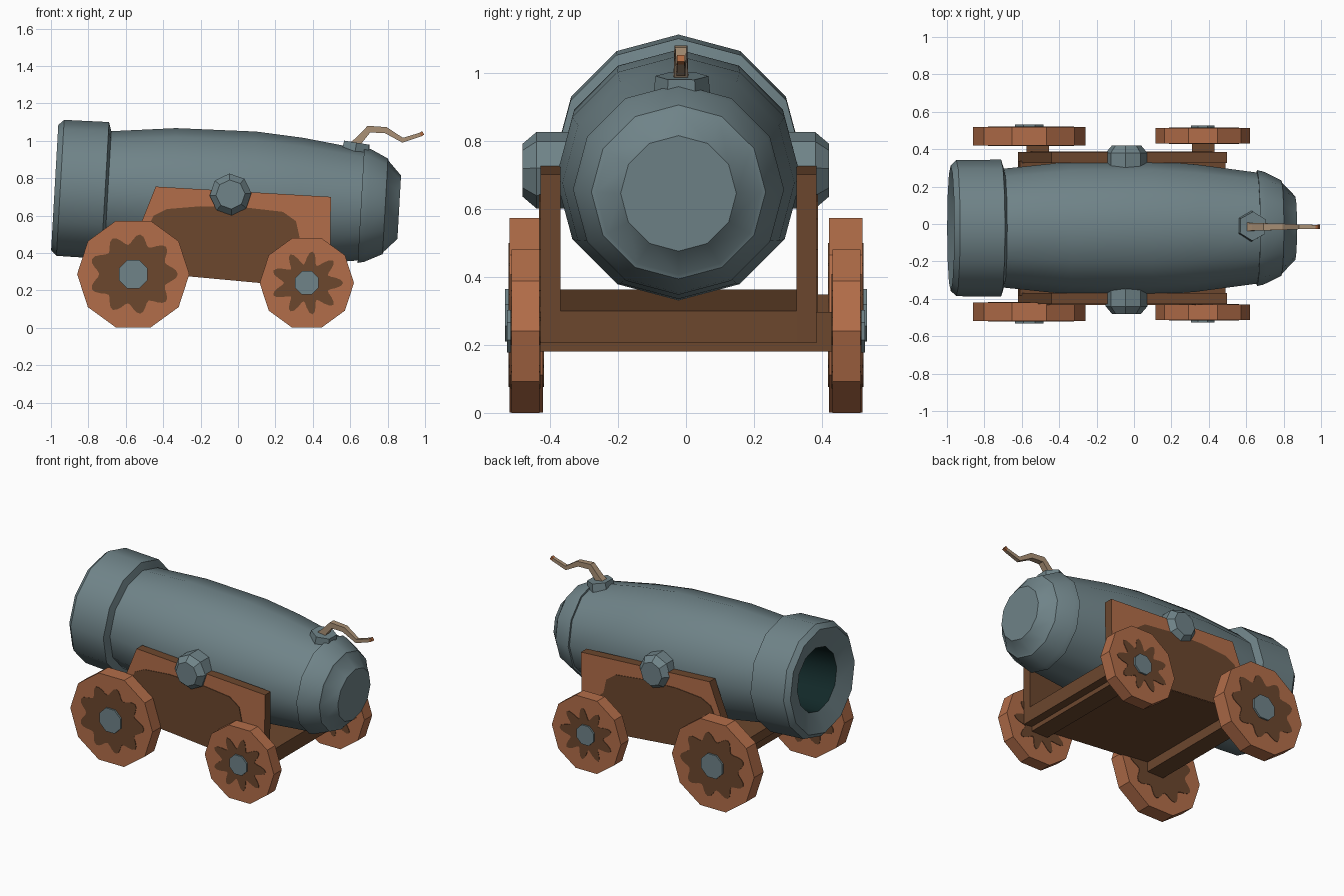
import bpy, bmesh, math
from mathutils import Matrix, Vector

if "Cube" in bpy.data.objects:
    bpy.data.objects.remove(bpy.data.objects["Cube"])


def material(name, rgb):
    m = bpy.data.materials.new(name)
    m.diffuse_color = (*rgb, 1)
    m.use_nodes = True
    m.node_tree.nodes["Principled BSDF"].inputs["Base Color"].default_value = m.diffuse_color
    return m


IRON = material("grey_iron", (0.16, 0.228, 0.247))
BORE = material("dark_bore", (0.006, 0.022, 0.022))
ORANGE = material("light_wood", (0.45, 0.155, 0.067))
BROWN = material("dark_wood", (0.15, 0.063, 0.027))
ROPE = material("fuse_rope", (0.40, 0.28, 0.18))
EMBER = material("fuse_tip", (0.42, 0.14, 0.05))


def make(name, bm, mats, smooth=None):
    bmesh.ops.recalc_face_normals(bm, faces=bm.faces[:])
    me = bpy.data.meshes.new(name)
    bm.to_mesh(me)
    bm.free()
    for m in mats:
        me.materials.append(m)
    if smooth:
        me.polygons.foreach_set("use_smooth", [True] * len(me.polygons))
        me.set_sharp_from_angle(angle=math.radians(smooth))
    ob = bpy.data.objects.new(name, me)
    bpy.context.collection.objects.link(ob)
    return ob


def skin(bm, rings, cap_start=True, cap_end=True):
    """Join rings of points into a tube; returns one face list per band."""
    vs = [[bm.verts.new(p) for p in r] for r in rings]
    n = len(vs[0])
    bands = []
    for a, b in zip(vs, vs[1:]):
        bands.append([bm.faces.new((a[i], a[(i + 1) % n], b[(i + 1) % n], b[i])) for i in range(n)])
    if cap_start:
        bands[0].append(bm.faces.new(vs[0]))
    if cap_end:
        bands[-1].append(bm.faces.new(vs[-1]))
    return bands


def prism(name, pts, y0, y1, mat):
    """Outline in x,z pushed along y."""
    bm = bmesh.new()
    skin(bm, [[(x, y, z) for x, z in pts] for y in (y0, y1)])
    return make(name, bm, [mat])


def ngon(cx, cz, r, n, start=0.0):
    return [(cx + r * math.cos(start + math.tau * i / n),
             cz + r * math.sin(start + math.tau * i / n)) for i in range(n)]


def box(x0, x1, z0, z1):
    return [(x0, z0), (x1, z0), (x1, z1), (x0, z1)]


CY = -0.022      # centre line of barrel and carriage
TILT = 0.057

# Barrel: turned profile from bottom of bore, round the muzzle, to the breech
profile = [(0.55, 0.19), (0.04, 0.205), (0.0, 0.335), (0.03, 0.364), (0.27, 0.366),
           (0.285, 0.318), (0.63, 0.354), (1.06, 0.36), (1.31, 0.341), (1.64, 0.297),
           (1.64, 0.31), (1.675, 0.302), (1.77, 0.256), (1.775, 0.243), (1.845, 0.17)]
bm = bmesh.new()
bands = skin(bm, [[(s, r * math.sin(math.tau * k / 12), r * math.cos(math.tau * k / 12))
                   for k in range(12)] for s, r in profile])
for f in bands[0]:
    f.material_index = 1
bm.transform(Matrix.Translation((-0.98, CY, 0.75)) @ Matrix.Rotation(TILT, 4, 'Y'))
make("barrel", bm, [IRON, BORE], 35)

# Trunnions: one eight-sided bar with chamfered ends through the barrel
bm = bmesh.new()
skin(bm, [[(x, CY - 0.008 + y, z) for x, z in ngon(-0.04, 0.713, r, 8, math.pi / 2 + 0.06)]
          for y, r in ((-0.45, 0.078), (-0.41, 0.112), (0.41, 0.112), (0.45, 0.078))])
make("trunnions", bm, [IRON])

# Carriage cheeks, light on the outer face with a dark painted panel
cheek = [(-0.62, 0.308), (-0.44, 0.755), (0.497, 0.70), (0.49, 0.205)]
panel = [(-0.57, 0.305), (-0.50, 0.50), (-0.45, 0.60), (-0.38, 0.635), (-0.20, 0.65),
         (0.05, 0.642), (0.24, 0.62), (0.31, 0.57), (0.33, 0.48), (0.42, 0.40), (0.42, 0.213)]
for side, label in ((-1, "front"), (1, "back")):
    inner, outer = CY + side * 0.347, CY + side * 0.406
    ob = prism(label + "_cheek", cheek, inner, outer, BROWN)
    ob.data.materials.append(ORANGE)
    for p in ob.data.polygons:
        if p.normal.y * side > 0.9:
            p.material_index = 1
    prism(label + "_cheek_panel", panel, outer - side * 0.002, outer + side * 0.004, BROWN)

# Bed and axles
prism("bed", [(-0.62, 0.308), (-0.61, 0.362), (0.49, 0.30), (0.49, 0.205)],
      CY - 0.36, CY + 0.36, BROWN)
prism("rear_axle", box(0.31, 0.43, 0.18, 0.297), -0.45, 0.45, BROWN)
prism("muzzle_axle", box(-0.575, -0.455, 0.228, 0.348), -0.45, 0.45, BROWN)

# Wheels: ten-sided discs with wavy painted centres and iron hubs
for label, cx, cz, r, y0, y1, hub, mid, wave, lobes in (
        ("muzzle", -0.56, 0.287, 0.30, 0.42, 0.518, 0.083, 0.198, 0.028, 9),
        ("breech", 0.368, 0.24, 0.252, 0.43, 0.512, 0.068, 0.146, 0.036, 9)):
    blob = []
    for i in range(72):
        t = math.tau * i / 72
        q = mid + wave * math.cos(lobes * t) + 0.012 * math.cos(2 * t)
        blob.append((cx + q * math.cos(t), cz + q * math.sin(t)))
    for side, sname in ((-1, "front"), (1, "back")):
        base = f"{label}_{sname}_wheel"
        prism(base, ngon(cx, cz, r, 10), side * y0, side * y1, ORANGE)
        prism(base + "_paint", blob, side * (y0 - 0.003), side * (y1 + 0.003), BROWN)
        prism(base + "_hub", ngon(cx, cz, hub, 8, math.pi / 8), side * (y0 + 0.02),
              side * (y1 + 0.014), IRON)

# Touch-hole block on the breech
bm = bmesh.new()
skin(bm, [[(x, y, z) for x, y in ngon(0, 0, r, 6, 0.5)] for z, r in ((-0.05, 0.085), (0.022, 0.078))])
bm.transform(Matrix.Translation((0.632, -0.012, 0.968)) @ Matrix.Rotation(0.16, 4, 'Y'))
make("touch_hole_block", bm, [IRON])

# Fuse: tapered four-sided rope with a glowing tip
path = [(0.61, 0.97, 0.028), (0.645, 1.0, 0.026), (0.70, 1.062, 0.024), (0.79, 1.057, 0.021),
        (0.88, 1.003, 0.016), (0.975, 1.033, 0.013), (0.99, 1.042, 0.014)]
rings = []
for i, (x, z, w) in enumerate(path):
    a, b = path[max(i - 1, 0)], path[min(i + 1, len(path) - 1)]
    d = Vector((b[0] - a[0], 0, b[1] - a[1])).normalized()
    up = Vector((-d.z, 0, d.x))
    c = Vector((x, -0.015, z))
    rings.append([c + up * (w * u) + Vector((0, w * v, 0))
                  for u, v in ((-0.8, -0.8), (0.8, -0.8), (0.8, 0.8), (-0.8, 0.8))])
bm = bmesh.new()
for f in skin(bm, rings)[-1]:
    f.material_index = 1
make("fuse", bm, [ROPE, EMBER])
